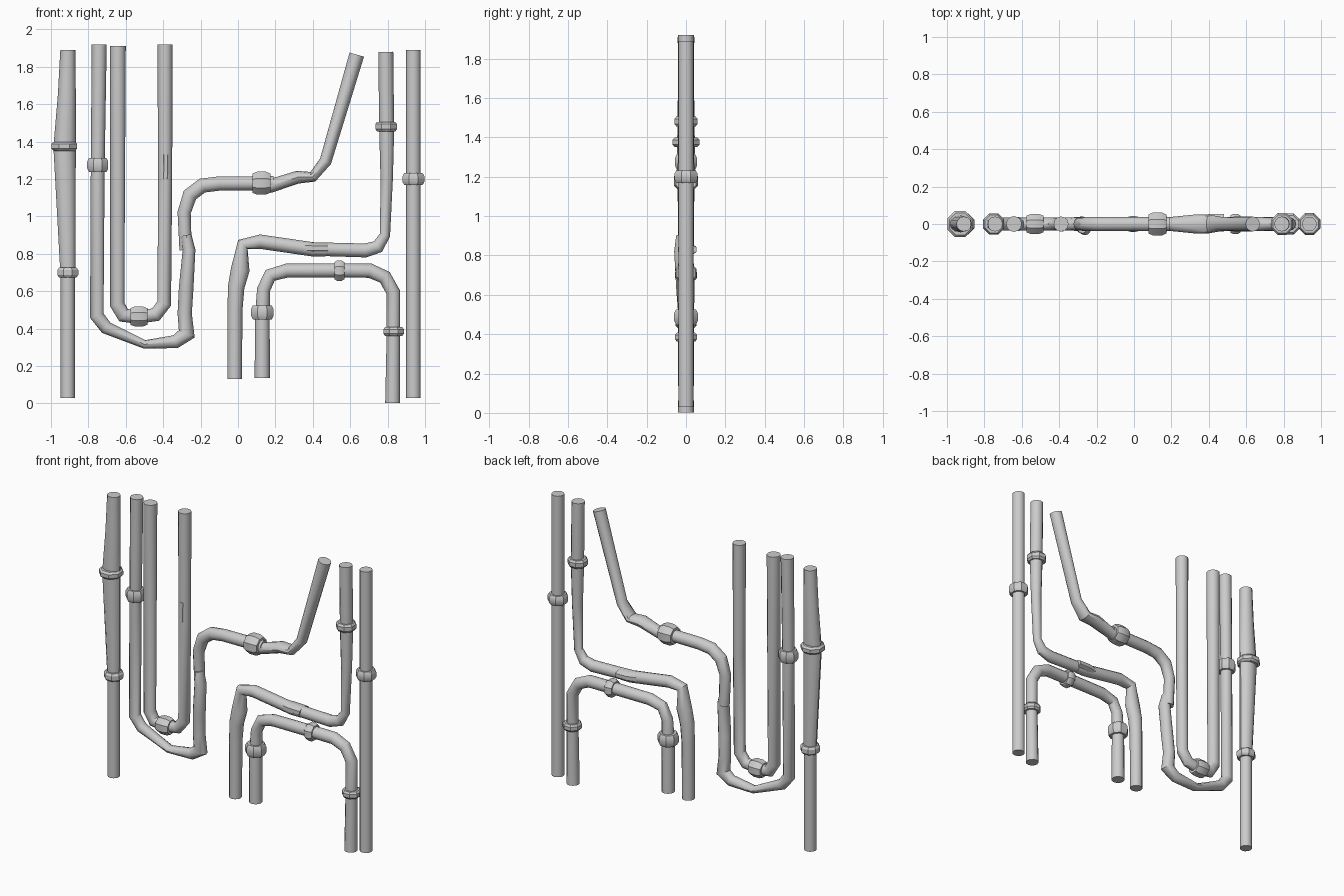
import bpy, bmesh
from math import cos, sin, pi
from mathutils import Vector

R = 0.038  # standard pipe radius


def tube(name, pts, sides=12, phase=0.0):
    """Sweep mitred rings along points (x, z, r, y offset, depth radius)."""
    full = []
    for p in pts:
        x, z = p[:2]
        r = p[2] if len(p) > 2 else R
        y = p[3] if len(p) > 3 else 0.0
        d = p[4] if len(p) > 4 else r
        full.append((x, z, r, y, d))
    bm = bmesh.new()
    rings = []
    n = len(full)
    for i, (x, z, r, y, d) in enumerate(full):
        here = Vector((x, z))
        a = (here - Vector(full[i - 1][:2])).normalized() if i else None
        b = (Vector(full[i + 1][:2]) - here).normalized() if i < n - 1 else None
        a, b = a or b, b or a
        t = (a + b).normalized()
        m = min(1 / max(t.dot(a), 0.1), 1.25)
        u = Vector((t.y, 0, -t.x)) * r * m
        ring = []
        for k in range(sides):
            ang = 2 * pi * k / sides + phase
            co = Vector((x, y, z)) + u * cos(ang) + Vector((0, d * sin(ang), 0))
            ring.append(bm.verts.new(co))
        rings.append(ring)
    for p, q in zip(rings, rings[1:]):
        for k in range(sides):
            j = (k + 1) % sides
            bm.faces.new((p[k], p[j], q[j], q[k]))
    bm.faces.new(rings[0])
    bm.faces.new(rings[-1])
    bmesh.ops.recalc_face_normals(bm, faces=bm.faces)
    me = bpy.data.meshes.new(name)
    bm.to_mesh(me)
    bm.free()
    ob = bpy.data.objects.new(name, me)
    bpy.context.collection.objects.link(ob)
    bpy.context.view_layer.objects.active = ob
    for o in bpy.context.selected_objects:
        o.select_set(False)
    ob.select_set(True)
    bpy.ops.object.shade_smooth_by_angle(angle=0.6)
    return ob


def collar(name, x, z, along="z", h=0.026, r=0.056):
    """Chunky octagonal coupling with chamfered ends."""
    prof = [(-h, 0.84), (-h * 0.5, 1), (h * 0.5, 1), (h, 0.84)]
    s = r / cos(pi / 8)
    pts = [(x + t * (along == "x"), z + t * (along == "z"), s * f) for t, f in prof]
    tube(name, pts, 8, pi / 8)


# Far left pipe: straight below, bulging to the left above
tube("left_straight_pipe", [(-0.91, 0.03), (-0.91, 0.7)])
tube("left_bulged_pipe", [(-0.91, 0.7, 0.04, 0, R), (-0.927, 1.37, 0.06, 0, 0.045),
                          (-0.915, 1.65, 0.048, 0, 0.041), (-0.91, 1.89, 0.04)])
collar("left_lower_collar", -0.91, 0.7)
collar("left_upper_collar", -0.929, 1.375, h=0.024, r=0.069)

# Long winding pipe
tube("winding_pipe_left", [
    (-0.742, 1.92, 0.04), (-0.75, 1.27, 0.037), (-0.755, 0.47, 0.036),
    (-0.705, 0.405, 0.034), (-0.5, 0.316, 0.022, 0, 0.034),
    (-0.335, 0.33, 0.035), (-0.274, 0.372, 0.04), (-0.285, 0.48, 0.038),
    (-0.277, 0.62, 0.039, -0.01), (-0.262, 0.82, 0.034, -0.018, 0.042),
    (-0.277, 0.9, 0.028, -0.014, 0.036)])
tube("winding_pipe_middle", [
    (-0.28, 0.82, 0.033), (-0.288, 1.02, 0.035), (-0.257, 1.115),
    (-0.19, 1.165), (-0.1, 1.176), (0.12, 1.177), (0.19, 1.178)])
tube("winding_pipe_right", [
    (0.12, 1.177, 0.04), (0.18, 1.165, 0.036), (0.32, 1.21, 0.034, 0, 0.05),
    (0.40, 1.212, 0.026, 0, 0.05), (0.468, 1.295, 0.032, 0, 0.038),
    (0.635, 1.865, 0.04)])
collar("winding_left_collar", -0.75, 1.275, h=0.038)
collar("winding_middle_collar", 0.125, 1.178, "x", h=0.048, r=0.061)

# U-shaped pipe
tube("u_pipe_left", [
    (-0.642, 1.91, 0.042), (-0.646, 0.53, 0.038), (-0.612, 0.472, 0.036),
    (-0.56, 0.464, 0.035), (-0.5, 0.464, 0.035)])
tube("u_pipe_right", [
    (-0.52, 0.464, 0.035), (-0.44, 0.475, 0.035), (-0.394, 0.535, 0.036),
    (-0.39, 1.2), (-0.39, 1.92, 0.04)])
collar("u_pipe_collar", -0.53, 0.465, "x", h=0.045, r=0.053)
tube("u_pipe_patch", [(-0.388, 1.2, 0.025, -0.012, 0.03),
                      (-0.386, 1.33, 0.025, -0.012, 0.03)], 8, pi / 8)

# Lower stepped pipe rising on the right
tube("stepped_pipe_left", [
    (-0.018, 0.13, 0.039), (-0.016, 0.5, 0.04), (-0.01, 0.62, 0.044),
    (0.012, 0.715, 0.05, 0, 0.041), (0.026, 0.85, 0.028, 0, 0.036),
    (0.118, 0.865, 0.038), (0.4, 0.824, 0.038), (0.47, 0.822, 0.036)])
tube("stepped_pipe_right", [
    (0.4, 0.826, 0.036), (0.68, 0.818, 0.037), (0.748, 0.838, 0.033),
    (0.786, 0.9, 0.027), (0.795, 1.2, 0.033), (0.795, 1.46, 0.04),
    (0.79, 1.88, 0.04)])
tube("stepped_pipe_joint", [(0.33, 0.832, 0.034, 0, 0.035),
                            (0.4, 0.83, 0.034, 0.006, 0.05),
                            (0.48, 0.83, 0.03, 0.006, 0.05)], 8, pi / 8)
collar("stepped_pipe_collar", 0.792, 1.48, r=0.058)

# Arch pipe
tube("arch_pipe", [
    (0.13, 0.137, 0.041), (0.13, 0.47, 0.039), (0.137, 0.61, 0.035),
    (0.172, 0.685, 0.034), (0.26, 0.71, 0.037), (0.54, 0.711), (0.705, 0.71),
    (0.785, 0.675, 0.036), (0.83, 0.595, 0.036), (0.831, 0.38, 0.036),
    (0.827, 0.003, 0.04)])
collar("arch_left_collar", 0.13, 0.487, h=0.038, r=0.06)
collar("arch_top_collar", 0.542, 0.71, "x", h=0.027, r=0.054)
collar("arch_right_collar", 0.832, 0.385, h=0.023, r=0.055)

# Far right straight pipe
tube("right_straight_pipe", [(0.938, 0.03, 0.039), (0.938, 1.89, 0.039)])
collar("right_collar", 0.938, 1.2, h=0.032, r=0.058)
